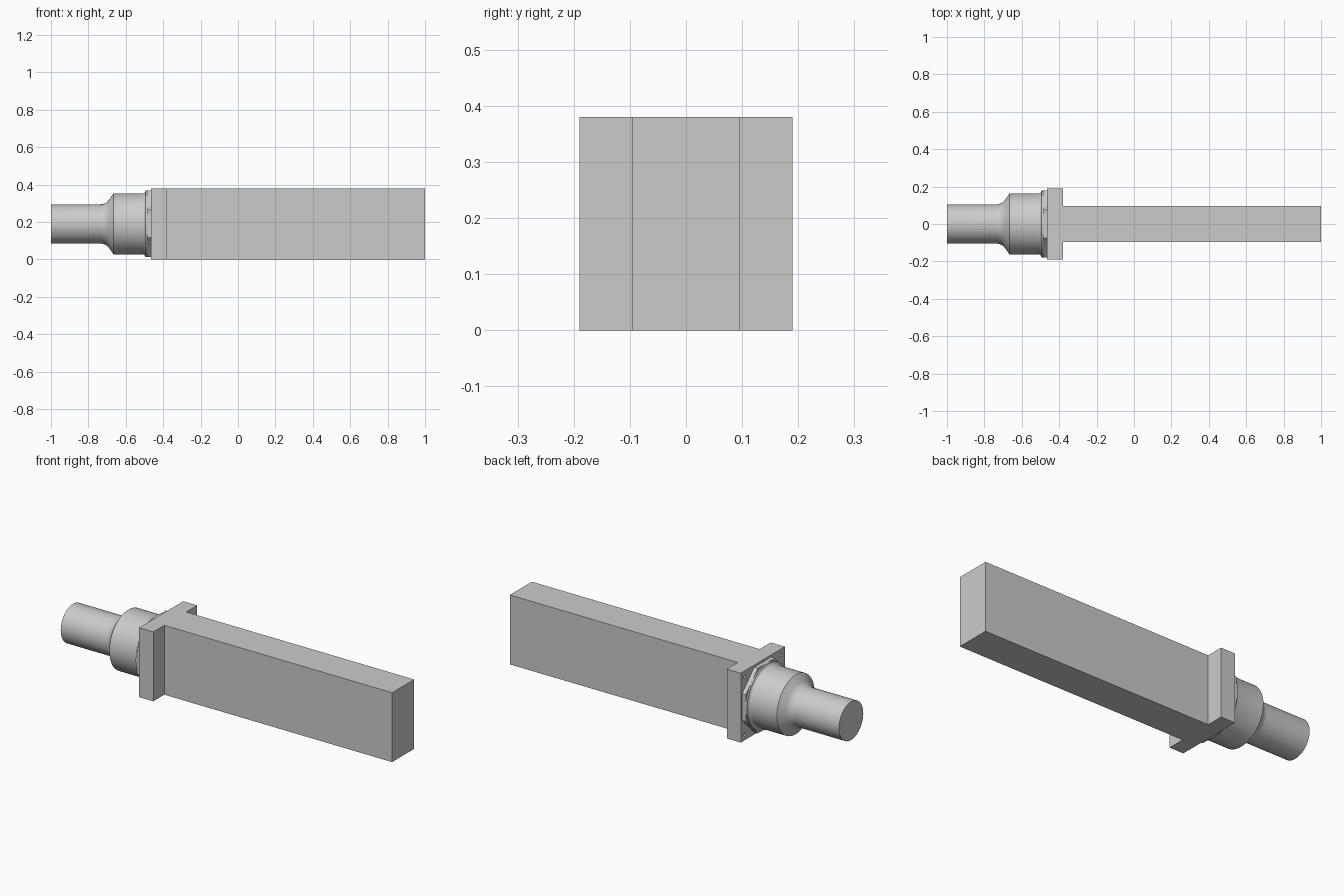
import bpy
import bmesh
import math
from mathutils import Matrix, Vector

if "Cube" in bpy.data.objects:
    bpy.data.objects.remove(bpy.data.objects["Cube"], do_unlink=True)

AXIS_Z = 0.19

steel = bpy.data.materials.new("plain_grey")
steel.use_nodes = True
GREY = (0.6, 0.6, 0.6, 1)
steel.diffuse_color = GREY
steel.node_tree.nodes["Principled BSDF"].inputs["Base Color"].default_value = GREY


def finish(name, bm):
    bmesh.ops.recalc_face_normals(bm, faces=bm.faces)
    mesh = bpy.data.meshes.new(name)
    bm.to_mesh(mesh)
    bm.free()
    mesh.materials.append(steel)
    obj = bpy.data.objects.new(name, mesh)
    bpy.context.collection.objects.link(obj)
    return obj


def add_cylinder(bm, x0, x1, radius, sides, y=0, z=AXIS_Z, turn=0):
    # Cylinder or prism lying along x
    place = (Matrix.Translation(((x0 + x1) / 2, y, z))
             @ Matrix.Rotation(math.pi / 2, 4, "Y") @ Matrix.Rotation(turn, 4, "Z"))
    bmesh.ops.create_cone(bm, cap_ends=True, segments=sides, radius1=radius,
                          radius2=radius, depth=x1 - x0, matrix=place)


# Square plate and bar as one T-shaped extrusion
bm = bmesh.new()
half = [(1, 0.095), (-0.38, 0.095), (-0.38, 0.19), (-0.465, 0.19)]
outline = half + [(x, -y) for x, y in reversed(half)]
face = bm.faces.new([bm.verts.new((x, y, 0)) for x, y in outline])
top = bmesh.ops.extrude_face_region(bm, geom=[face])["geom"]
bmesh.ops.translate(bm, vec=(0, 0, 0.38),
                    verts=[v for v in top if isinstance(v, bmesh.types.BMVert)])
bar = finish("bar_and_plate", bm)

# Small blind holes in the plate corners
bm = bmesh.new()
for sy in (-1, 1):
    for sz in (-1, 1):
        add_cylinder(bm, -0.5, -0.43, 0.008, 16, sy * 0.158, AXIS_Z + sz * 0.158)
cutter = finish("hole_cutter", bm)
cutter.hide_render = True
cutter.hide_viewport = True
cut = bar.modifiers.new("corner_holes", "BOOLEAN")
cut.object = cutter
cut.solver = "EXACT"

# Octagonal flange
bm = bmesh.new()
add_cylinder(bm, -0.487, -0.465, 0.178 / math.cos(math.pi / 8), 8, turn=math.pi / 8)
finish("octagonal_flange", bm)

# Turned shaft with a flared shoulder and a filleted collar
profile = [(-1, 0), (-1, 0.105)]
for i in range(7):
    a = math.radians(i * 55 / 6)
    profile.append((-0.735 + 0.055 * math.sin(a), 0.16 - 0.055 * math.cos(a)))
profile += [(-0.665, 0.163), (-0.51, 0.163)]
for i in range(1, 5):
    a = math.radians(i * 90 / 4)
    profile.append((-0.51 + 0.015 * math.sin(a), 0.178 - 0.015 * math.cos(a)))
profile += [(-0.487, 0.178), (-0.465, 0.178), (-0.465, 0)]
bm = bmesh.new()
verts = [bm.verts.new((x, 0, AXIS_Z + r)) for x, r in profile]
edges = [bm.edges.new(pair) for pair in zip(verts, verts[1:])]
bmesh.ops.spin(bm, geom=verts + edges, cent=Vector((0, 0, AXIS_Z)), axis=(1, 0, 0),
               angle=math.tau, steps=64, use_duplicate=False)
bmesh.ops.remove_doubles(bm, verts=bm.verts, dist=0.0002)
shaft = finish("turned_shaft", bm)
bpy.ops.object.select_all(action="DESELECT")
shaft.select_set(True)
bpy.context.view_layer.objects.active = shaft
bpy.ops.object.shade_smooth_by_angle(angle=math.radians(30))
